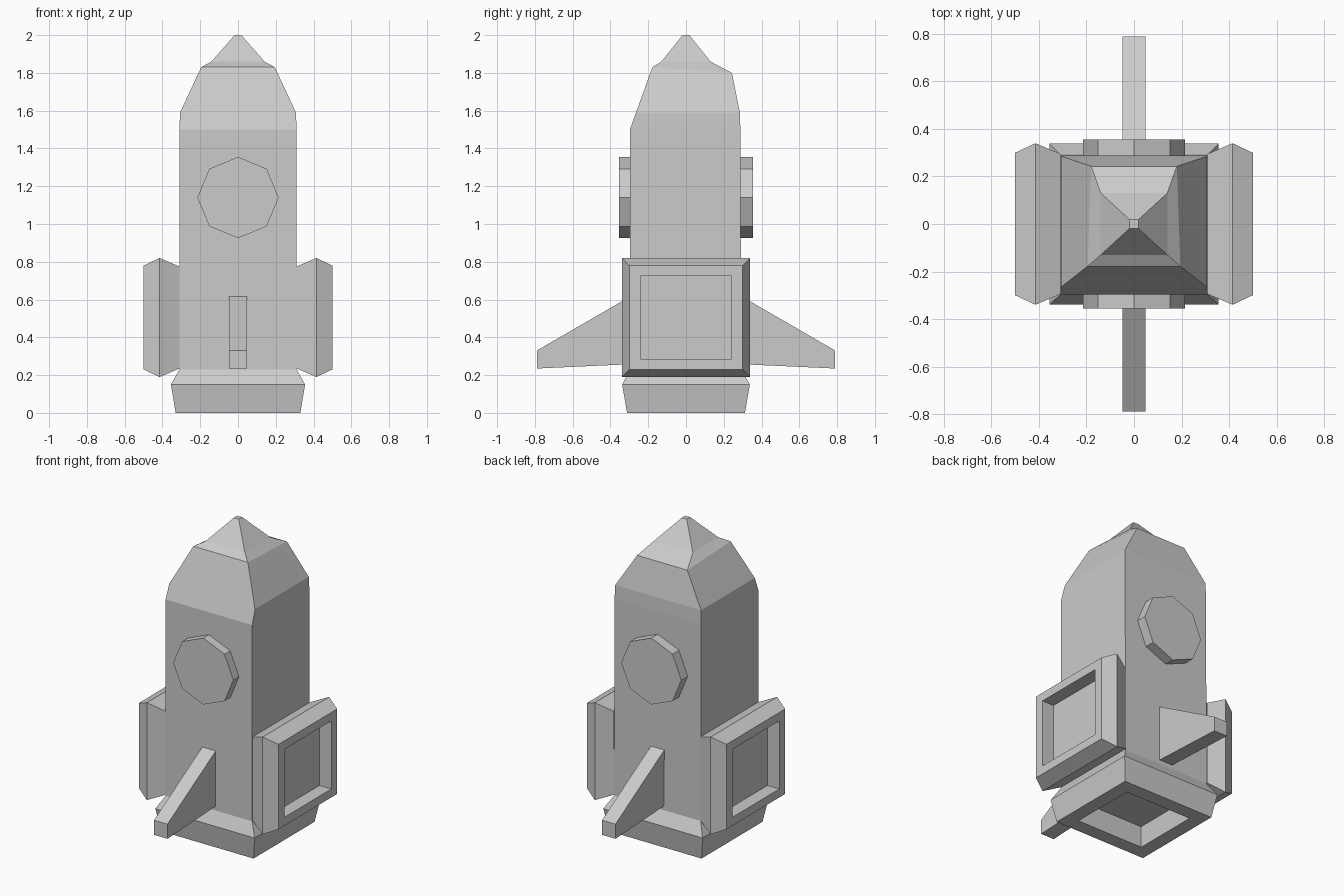
import bpy, bmesh, math

if "Cube" in bpy.data.objects:
    bpy.data.objects.remove(bpy.data.objects["Cube"])


def loft(name, rings, cap_start=True, cap_end=True, mirror=None):
    """Bridge a list of equal-length point rings into one flat-faced shell."""
    bm = bmesh.new()
    loops = [[bm.verts.new(p) for p in ring] for ring in rings]
    n = len(loops[0])
    for a, b in zip(loops, loops[1:]):
        for i in range(n):
            j = (i + 1) % n
            bm.faces.new((a[i], a[j], b[j], b[i]))
    if cap_start:
        bm.faces.new(loops[0][::-1])
    if cap_end:
        bm.faces.new(loops[-1])
    bmesh.ops.recalc_face_normals(bm, faces=bm.faces)
    mesh = bpy.data.meshes.new(name)
    bm.to_mesh(mesh)
    bm.free()
    obj = bpy.data.objects.new(name, mesh)
    bpy.context.collection.objects.link(obj)
    if mirror is not None:
        mod = obj.modifiers.new("Mirror", 'MIRROR')
        mod.use_axis = [axis == mirror for axis in range(3)]
        mod.use_mirror_merge = False
    return obj


def level(z, x, front, back):
    return [(-x, -front, z), (x, -front, z), (x, back, z), (-x, back, z)]


# Hull: hollow exhaust, flared skirt, square body and faceted nose
hull = [level(0.13, 0.23, 0.21, 0.21),
        level(0.00, 0.24, 0.22, 0.22),
        level(0.00, 0.33, 0.312, 0.312),
        level(0.15, 0.355, 0.338, 0.338),
        level(0.23, 0.31, 0.297, 0.292),
        level(1.50, 0.31, 0.297, 0.288),
        level(1.59, 0.307, 0.265, 0.285)]
shoulder = [(-0.195, -0.178, 1.83), (0.195, -0.178, 1.83),
            (0.18, 0.243, 1.80), (-0.18, 0.243, 1.80)]
hull += [shoulder, level(1.86, 0.14, 0.13, 0.13), level(2.0, 0.018, 0.018, 0.018)]
loft("rocket_hull", hull)


# Side boosters: bevelled blocks with a recessed outer panel
def panel(x, y, z0, z1):
    return [(x, -y, z0), (x, y, z0), (x, y, z1), (x, -y, z1)]


loft("side_booster", [panel(0.31, 0.295, 0.235, 0.775),
                      panel(0.415, 0.34, 0.19, 0.82),
                      panel(0.50, 0.30, 0.23, 0.78),
                      panel(0.50, 0.24, 0.285, 0.725),
                      panel(0.415, 0.24, 0.285, 0.725)],
     cap_start=False, mirror=0)

# Front and back fins
fin = [(-0.285, 0.258), (-0.79, 0.235), (-0.79, 0.33), (-0.285, 0.622)]
loft("fin", [[(x, y, z) for y, z in fin] for x in (-0.048, 0.048)], mirror=1)


# Octagonal portholes on front and back
def octagon(y):
    return [(0.215 * math.sin(k * math.pi / 4), y,
             1.14 + 0.215 * math.cos(k * math.pi / 4)) for k in range(8)]


loft("porthole", [octagon(-0.285), octagon(-0.355)], cap_start=False, mirror=1)
